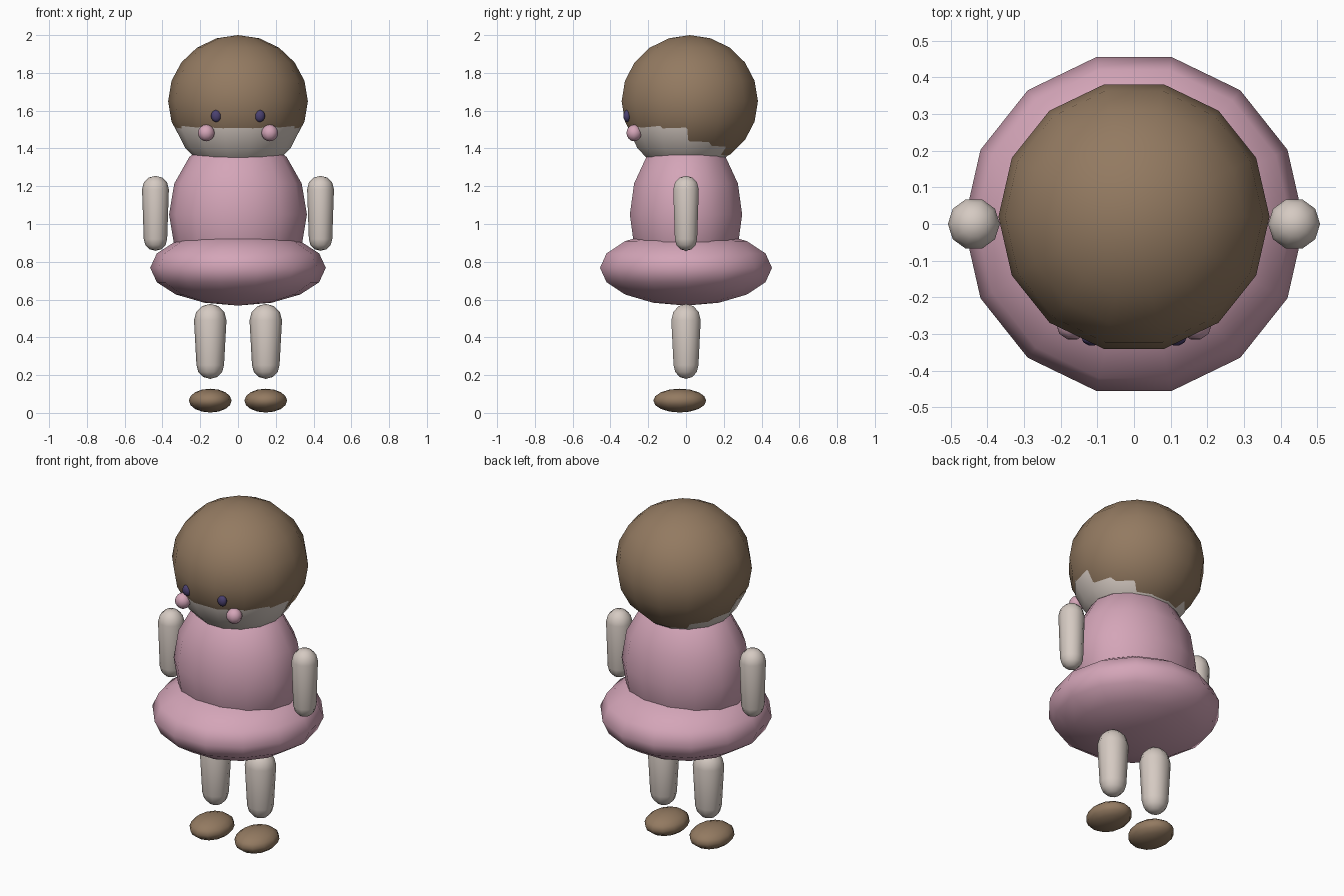
import bpy, bmesh, math

if "Cube" in bpy.data.objects:
    bpy.data.objects.remove(bpy.data.objects["Cube"])


def srgb(r, g, b):
    def lin(c):
        c /= 255
        return c / 12.92 if c <= 0.04045 else ((c + 0.055) / 1.055) ** 2.4
    return (lin(r), lin(g), lin(b), 1)


def material(name, rgb):
    m = bpy.data.materials.new(name)
    m.diffuse_color = srgb(*rgb)
    m.use_nodes = True
    m.node_tree.nodes["Principled BSDF"].inputs["Base Color"].default_value = m.diffuse_color
    return m


brown = material("hair_brown", (147, 122, 97))
pink = material("dress_pink", (212, 165, 184))
skin = material("pale_skin", (213, 202, 194))
purple = material("eye_purple", (75, 65, 112))


def lathe(name, profile, center, mat, segs=14, sx=1.0, sy=1.0):
    """Spin (radius, z) points, listed bottom to top, around a vertical axis."""
    bm = bmesh.new()
    rings = []
    for r, z in profile:
        n = 1 if r < 1e-5 else segs
        rings.append([bm.verts.new((r * sx * math.cos(2 * math.pi * i / segs),
                                    r * sy * math.sin(2 * math.pi * i / segs), z))
                      for i in range(n)])
    for a, b in zip(rings, rings[1:]):
        for i in range(segs):
            j = (i + 1) % segs
            if len(a) == 1:
                loop = (a[0], b[j], b[i])
            elif len(b) == 1:
                loop = (a[i], a[j], b[0])
            else:
                loop = (a[i], a[j], b[j], b[i])
            bm.faces.new(loop).smooth = True
    bmesh.ops.recalc_face_normals(bm, faces=bm.faces[:])
    me = bpy.data.meshes.new(name)
    bm.to_mesh(me)
    bm.free()
    me.materials.append(mat)
    ob = bpy.data.objects.new(name, me)
    ob.location = center
    bpy.context.collection.objects.link(ob)
    return ob


def ellipsoid(name, center, radii, mat, segs=14, rings=10):
    rx, ry, rz = radii
    prof = [(math.sin(math.pi * k / rings), -rz * math.cos(math.pi * k / rings))
            for k in range(rings + 1)]
    return lathe(name, prof, center, mat, segs, rx, ry)


def limb(name, x, z0, z1, r0, r1, mat, sy=1.0):
    """Tapered capsule from z0 up to z1."""
    steps = [math.pi / 2 * k / 3 for k in range(4)]
    prof = [(r0 * math.sin(a), z0 + r0 * (1 - math.cos(a))) for a in steps]
    prof += [(r1 * math.cos(a), z1 - r1 * (1 - math.sin(a))) for a in steps]
    return lathe(name, prof, (x, 0, 0), mat, 10, 1.0, sy)


# Head and hair, overlapping so the face shows below the fringe
ellipsoid("head", (0, 0, 1.61), (0.346, 0.328, 0.35), skin)
ellipsoid("hair", (0, 0.02, 1.65), (0.37, 0.37, 0.35), brown)

# Dress
ellipsoid("dress_top", (0, 0, 1.05), (0.365, 0.305, 0.43), pink, rings=8)
ellipsoid("skirt", (0, 0, 0.768), (0.465, 0.467, 0.2), pink, rings=8)

# Paired parts
for side, s in (("left", 1), ("right", -1)):
    limb(side + "_arm", s * 0.437, 0.858, 1.255, 0.062, 0.071, skin)
    limb(side + "_leg", s * 0.147, 0.18, 0.577, 0.073, 0.086, skin, 0.95)
    ellipsoid(side + "_shoe", (s * 0.147, -0.033, 0.065), (0.113, 0.14, 0.063), brown, 12, 8)
    ellipsoid(side + "_cheek", (s * 0.168, -0.275, 1.482), (0.044, 0.042, 0.044), pink, 10, 8)
    ellipsoid(side + "_eye", (s * 0.115, -0.312, 1.572), (0.028, 0.02, 0.032), purple, 10, 8)
